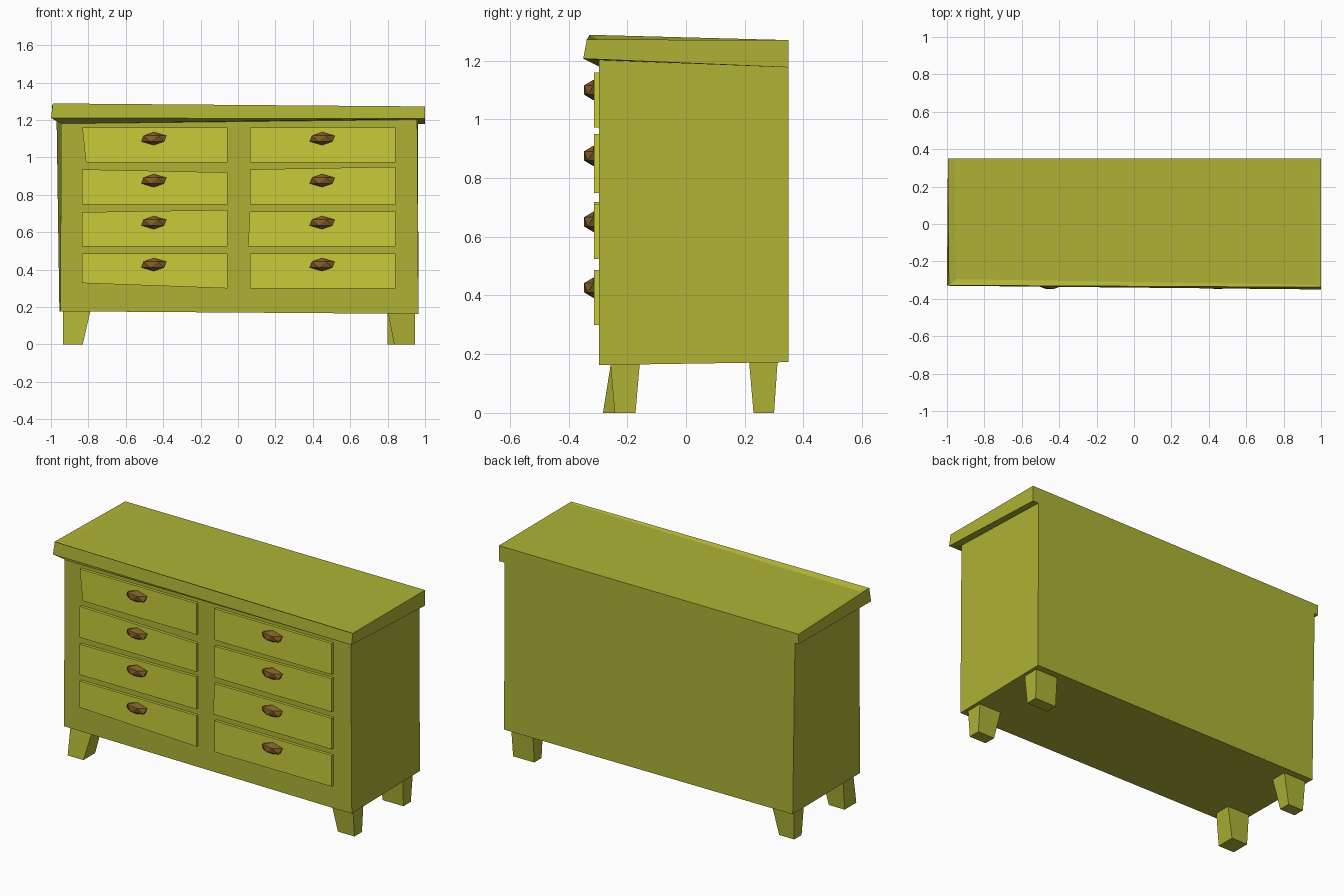
import bpy, bmesh
from mathutils import Matrix

if "Cube" in bpy.data.objects:
    bpy.data.objects.remove(bpy.data.objects["Cube"])


def material(name, color):
    m = bpy.data.materials.new(name)
    m.diffuse_color = (*color, 1)
    m.use_nodes = True
    m.node_tree.nodes["Principled BSDF"].inputs["Base Color"].default_value = m.diffuse_color
    return m


BODY = material("olive_paint", (0.43, 0.45, 0.035))
FRONT = material("light_olive_paint", (0.58, 0.60, 0.042))
KNOB = material("brown_wood", (0.22, 0.11, 0.02))


def finish(name, bm, mat):
    bmesh.ops.recalc_face_normals(bm, faces=bm.faces)
    me = bpy.data.meshes.new(name)
    bm.to_mesh(me)
    bm.free()
    me.materials.append(mat)
    ob = bpy.data.objects.new(name, me)
    bpy.context.collection.objects.link(ob)
    return ob


def loft(name, loops, mat):
    """Skin a stack of four-sided loops and cap both ends."""
    bm = bmesh.new()
    rings = [[bm.verts.new(p) for p in loop] for loop in loops]
    for a, b in zip(rings, rings[1:]):
        for i in range(4):
            j = (i + 1) % 4
            bm.faces.new((a[i], a[j], b[j], b[i]))
    bm.faces.new(rings[0][::-1])
    bm.faces.new(rings[-1])
    return finish(name, bm, mat)


# Hand-hewn carcass with overhanging top (front left, front right, back right, back left)
loft("carcass", [
    [(-.95, -.297, .177), (.965, -.297, .163), (.965, .35, .173), (-.955, .35, .177)],
    [(-.945, -.297, 1.18), (.958, -.297, 1.202), (.962, .35, 1.177), (-.97, .35, 1.21)],
    [(-1, -.33, 1.21), (1, -.35, 1.207), (1, .35, 1.177), (-.995, .35, 1.21)],
    [(-.99, -.328, 1.288), (1, -.338, 1.272), (1, .35, 1.27), (-.995, .35, 1.27)],
    [(-.95, -.295, 1.27), (.97, -.325, 1.268), (.995, .349, 1.27), (-.96, .349, 1.27)],
], BODY)

# Drawer fronts and knobs; small corner offsets: (bottom l, bottom r, top r, top l) as (dx, dz)
NUDGE = {
    (0, 0): {0: (.02, 0)},
    (0, 1): {2: (0, -.016)},
    (0, 2): {2: (0, .008), 3: (0, -.004)},
    (0, 3): {0: (0, .028)},
    (1, 1): {2: (0, .014)},
    (1, 2): {0: (-.009, 0)},
}
for col, (x0, x1) in enumerate([(-.833, -.057), (.063, .843)]):
    for row in range(4):
        zt = 1.16 - .2245 * row
        corners = [(x0, zt - .187), (x1, zt - .187), (x1, zt), (x0, zt)]
        for i, (dx, dz) in NUDGE.get((col, row), {}).items():
            corners[i] = (corners[i][0] + dx, corners[i][1] + dz)
        tag = f"{('left', 'right')[col]}_{row + 1}"
        loft("drawer_front_" + tag,
             [[(x, y, z) for x, z in corners] for y in (-.29, -.314)], FRONT)
        bm = bmesh.new()
        bmesh.ops.create_icosphere(
            bm, subdivisions=1, radius=1,
            matrix=Matrix.Translation(((-.45, .45)[col], -.315, 1.1 - .2245 * row))
            @ Matrix.Diagonal((.075, .038, .035, 1)))
        finish("knob_" + tag, bm, KNOB)


# Tapered feet: (x0, x1, y0, y1) at the floor and where they meet the carcass
def foot(name, low, high):
    def rect(r, z):
        return [(r[0], r[2], z), (r[1], r[2], z), (r[1], r[3], z), (r[0], r[3], z)]
    loft(name, [rect(low, 0), rect(high, .175)], BODY)


foot("front_left_foot", (-.935, -.83, -.283, -.172), (-.935, -.79, -.255, -.157))
foot("front_right_foot", (.835, .945, -.243, -.172), (.80, .945, -.258, -.157))
foot("back_left_foot", (-.93, -.83, .23, .30), (-.935, -.79, .215, .312))
foot("back_right_foot", (.80, .94, .23, .30), (.80, .945, .215, .312))
